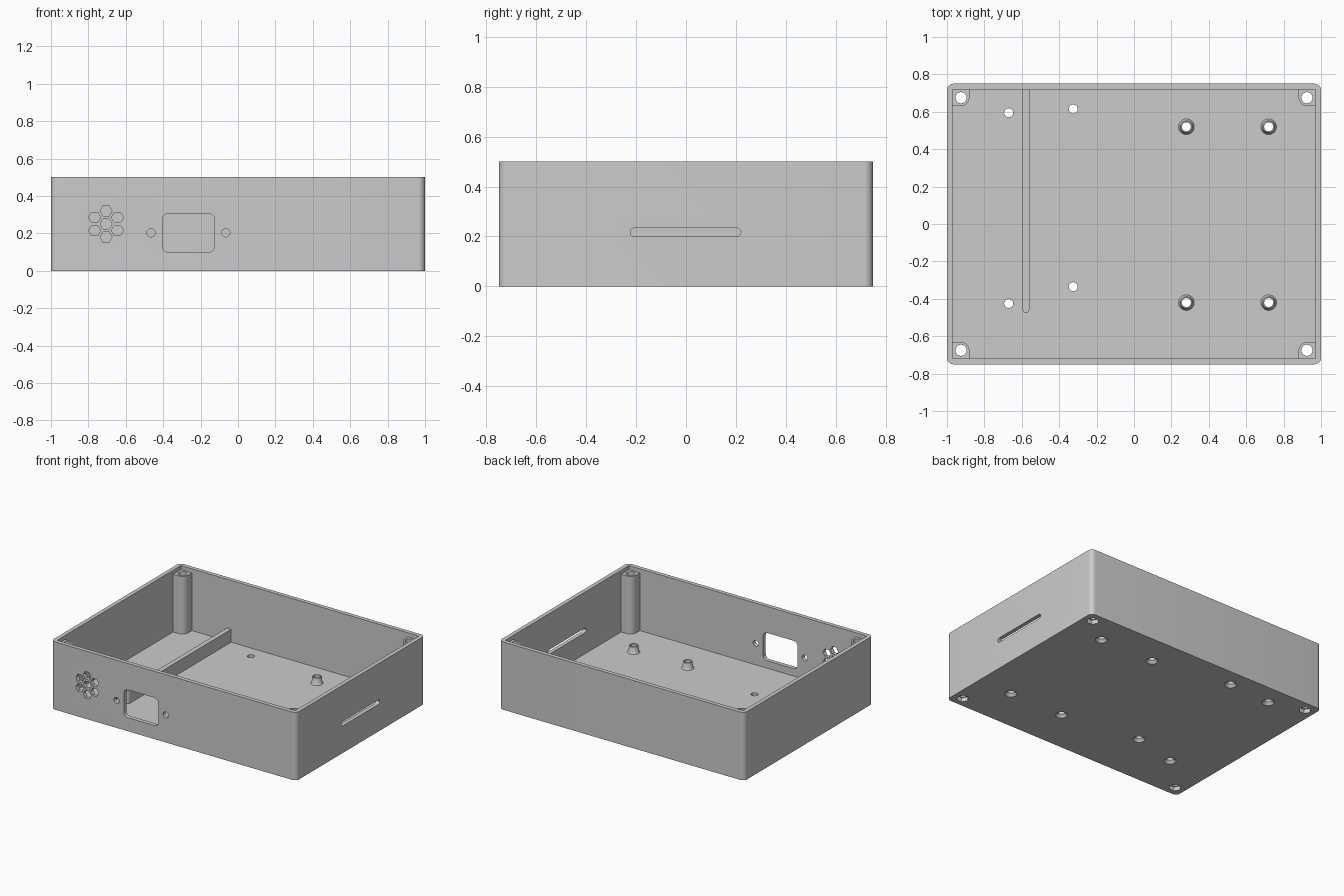
import bpy, bmesh, math
from mathutils import Matrix

if "Cube" in bpy.data.objects:
    bpy.data.objects.remove(bpy.data.objects["Cube"], do_unlink=True)

GREY = (0.6, 0.6, 0.6, 1)
mat = bpy.data.materials.new("plain grey")
mat.use_nodes = True
mat.diffuse_color = GREY
mat.node_tree.nodes["Principled BSDF"].inputs["Base Color"].default_value = GREY

W, D, H = 1.0, 0.75, 0.5       # half width, half depth, height
WALL, FLOOR = 0.03, 0.045
POST_X, POST_Y, POST_TOP = 0.925, 0.675, 0.47
CORNERS = [(sx, sy) for sx in (-1, 1) for sy in (-1, 1)]
FRAMES = {"x": lambda u, v, w: (w, u, v),
          "y": lambda u, v, w: (u, w, v),
          "z": lambda u, v, w: (u, v, w)}


def rounded(u0, u1, v0, v1, radii, steps=8):
    """Rectangle outline; radii start at the low-low corner, going round."""
    if not isinstance(radii, tuple):
        radii = (radii,) * 4
    pts = []
    spots = ((u0, v0, 1, 1), (u1, v0, -1, 1), (u1, v1, -1, -1), (u0, v1, 1, -1))
    for k, (u, v, du, dv) in enumerate(spots):
        r = radii[k]
        n = steps if r else 0
        for i in range(n + 1):
            a = math.pi * (1 + k / 2) + (i / n if n else 0) * math.pi / 2
            pts.append((u + du * r + r * math.cos(a), v + dv * r + r * math.sin(a)))
    return pts


def ring(u, v, r, sides=32):
    return [(u + r * math.cos(math.tau * i / sides),
             v + r * math.sin(math.tau * i / sides)) for i in range(sides)]


def prism(bm, outline, lo, hi, axis="z"):
    """Extrude an outline along an axis."""
    frame = FRAMES[axis]
    a = [bm.verts.new(frame(u, v, lo)) for u, v in outline]
    b = [bm.verts.new(frame(u, v, hi)) for u, v in outline]
    bm.faces.new(a)
    bm.faces.new(b)
    for i in range(len(a)):
        j = (i + 1) % len(a)
        bm.faces.new((a[i], a[j], b[j], b[i]))


def lathe(bm, x, y, profile, sides=32):
    """Revolve a closed (radius, z) profile about a vertical axis."""
    rows = [[bm.verts.new((u, v, z)) for u, v in ring(x, y, r, sides)]
            for r, z in profile]
    for k, row in enumerate(rows):
        nxt = rows[(k + 1) % len(rows)]
        for i in range(sides):
            j = (i + 1) % sides
            bm.faces.new((row[i], row[j], nxt[j], nxt[i]))


def make(name, bm):
    bmesh.ops.recalc_face_normals(bm, faces=bm.faces[:])
    me = bpy.data.meshes.new(name)
    bm.to_mesh(me)
    bm.free()
    me.materials.append(mat)
    ob = bpy.data.objects.new(name, me)
    bpy.context.collection.objects.link(ob)
    return ob


def cut(target, bm):
    """Subtract the solids in bm and bake the result."""
    cutter = make("cutter", bm)
    mod = target.modifiers.new("cut", "BOOLEAN")
    mod.operation, mod.solver, mod.object = "DIFFERENCE", "EXACT", cutter
    deps = bpy.context.evaluated_depsgraph_get()
    me = bpy.data.meshes.new_from_object(target.evaluated_get(deps))
    target.modifiers.clear()
    target.data = me
    bpy.data.objects.remove(cutter, do_unlink=True)


parts = []

# Open case: rounded shell with a square-cornered cavity
bm = bmesh.new()
prism(bm, rounded(-W, W, -D, D, 0.035), 0, H)
case = make("case", bm)
parts.append(case)
bm = bmesh.new()
prism(bm, rounded(WALL - W, W - WALL, WALL - D, D - WALL, 0), FLOOR, H + 0.1)
cut(case, bm)

# Openings straight through the walls and floor
STANDOFFS = [(x, y) for x in (0.28, 0.72) for y in (-0.42, 0.52)]
FLOOR_HOLES = [(-0.67, 0.595), (-0.325, 0.615), (-0.67, -0.425), (-0.325, -0.335)]
front = (-D - 0.05, -D + 0.06, "y")
bm = bmesh.new()
prism(bm, rounded(-0.405, -0.125, 0.1, 0.305, 0.032), *front)      # socket window
for x in (-0.465, -0.065):                                         # socket screws
    prism(bm, ring(x, 0.203, 0.022), *front)
prism(bm, ring(-0.705, 0.25, 0.032, 6), *front)                    # vent hexagons
for k in range(6):
    a = math.radians(30 + 60 * k)
    prism(bm, ring(-0.705 + 0.07 * math.cos(a), 0.25 + 0.07 * math.sin(a),
                   0.032, 6), *front)
prism(bm, rounded(-0.223, 0.22, 0.2, 0.234, 0.0169), W - 0.06, W + 0.05, "x")  # card slot
for x, y in STANDOFFS + FLOOR_HOLES:
    prism(bm, ring(x, y, 0.024), -0.05, 0.08)
for sx, sy in CORNERS:
    prism(bm, ring(sx * POST_X, sy * POST_Y, 0.03), -0.05, 0.08)
cut(case, bm)

# Underside countersinks and hexagonal nut pockets
bm = bmesh.new()
for x, y in STANDOFFS + FLOOR_HOLES:
    bmesh.ops.create_cone(bm, cap_ends=True, segments=32, radius1=0.05,
                          radius2=0.022, depth=0.032,
                          matrix=Matrix.Translation((x, y, 0.006)))
for sx, sy in CORNERS:
    prism(bm, ring(sx * POST_X, sy * POST_Y, 0.043, 6), -0.05, 0.03)
cut(case, bm)

# Corner posts, rounded on the side facing the cavity
for sx, sy in CORNERS:
    us = sorted((sx * 0.88, sx * 0.975))
    vs = sorted((sy * 0.63, sy * 0.725))
    inner = [(1, 1), (-1, 1), (-1, -1), (1, -1)].index((sx, sy))
    radii = tuple(0.048 if k == inner else 0 for k in range(4))
    bm = bmesh.new()
    prism(bm, rounded(*us, *vs, radii), FLOOR, POST_TOP)
    post = make(("left" if sx > 0 else "right") + ("_back" if sy > 0 else "_front")
                + "_corner_post", bm)
    bm = bmesh.new()
    prism(bm, ring(sx * POST_X, sy * POST_Y, 0.03), 0, H)
    cut(post, bm)
    parts.append(post)

# Hollow tapered standoffs
for n, (x, y) in enumerate(STANDOFFS):
    bm = bmesh.new()
    lathe(bm, x, y, [(0.024, FLOOR), (0.042, FLOOR), (0.036, 0.055),
                     (0.031, 0.095), (0.024, 0.095)])
    parts.append(make(f"standoff_{n + 1}", bm))

# Low divider rib with a rounded free end
bm = bmesh.new()
prism(bm, rounded(-0.595, -0.56, -0.475, D - WALL + 0.005, (0.017, 0.017, 0, 0)),
      FLOOR, 0.14)
parts.append(make("divider", bm))

# Smooth curved faces, keep edges sharp
bpy.ops.object.select_all(action="DESELECT")
for ob in parts:
    ob.select_set(True)
bpy.context.view_layer.objects.active = case
bpy.ops.object.shade_smooth_by_angle(angle=math.radians(30))
